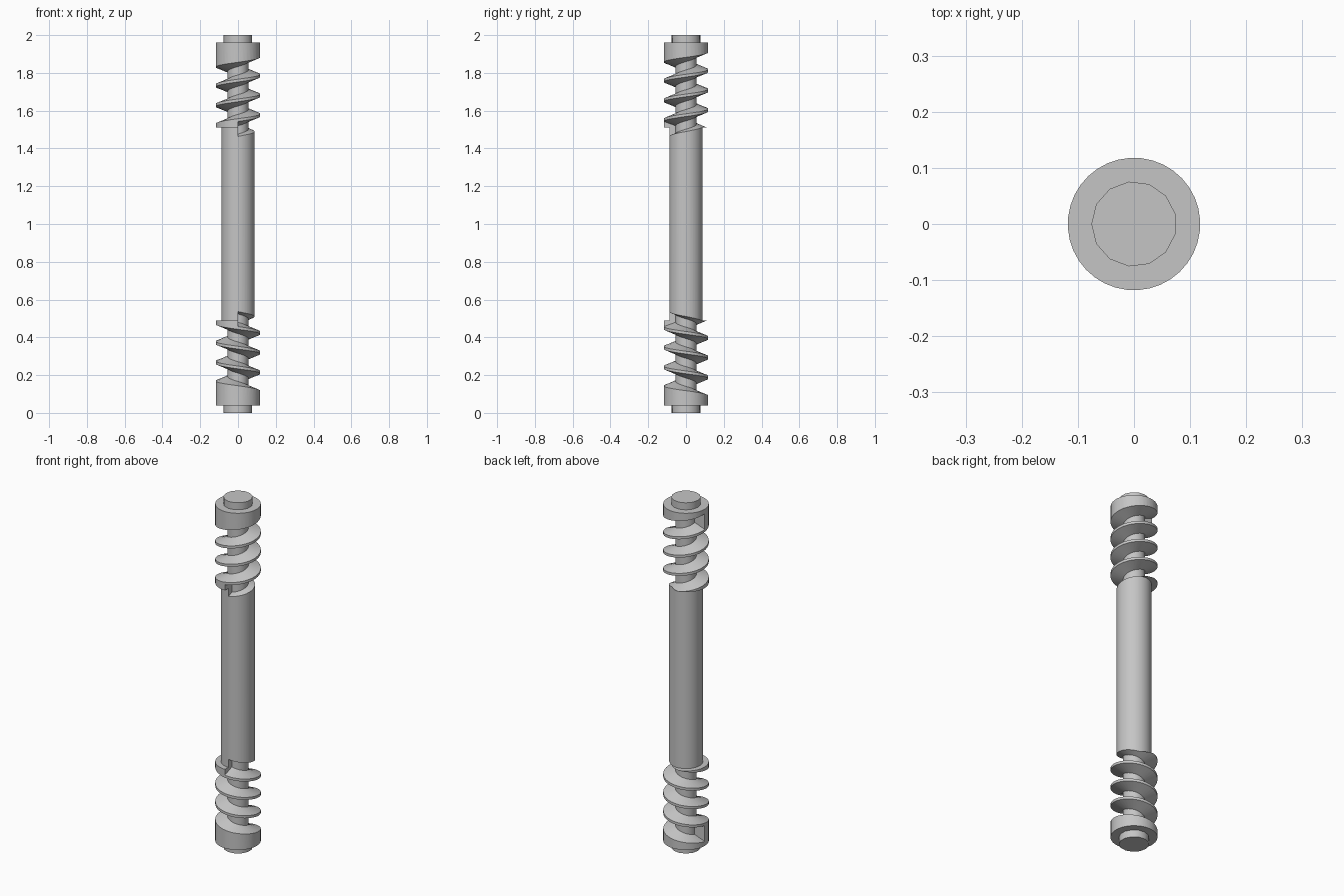
import bpy, bmesh
from math import cos, sin, pi, radians

cube = bpy.data.objects.get("Cube")
if cube:
    bpy.data.objects.remove(cube, do_unlink=True)

steel = bpy.data.materials.new("grey_steel")
steel.use_nodes = True
GREY = (0.56, 0.56, 0.56, 1)
steel.diffuse_color = GREY
steel.node_tree.nodes["Principled BSDF"].inputs["Base Color"].default_value = GREY

COLLAR_R, SHAFT_R, CORE_R, POST_R = 0.118, 0.088, 0.055, 0.076
COLLAR_LOW, COLLAR_TOP = 1.51, 1.96
PITCH, TURNS, END_Z = 0.1045, 3.75, 1.498
ROOT_HALF, MOUTH_HALF = 0.022, 0.045


def add_object(name, bm):
    bmesh.ops.recalc_face_normals(bm, faces=bm.faces)
    mesh = bpy.data.meshes.new(name)
    bm.to_mesh(mesh)
    bm.free()
    mesh.materials.append(steel)
    obj = bpy.data.objects.new(name, mesh)
    bpy.context.collection.objects.link(obj)
    return obj


def loft(name, rings):
    """Skin closed rings of points and cap both ends."""
    bm = bmesh.new()
    loops = [[bm.verts.new(p) for p in ring] for ring in rings]
    n = len(loops[0])
    for a, b in zip(loops, loops[1:]):
        for i in range(n):
            j = (i + 1) % n
            bm.faces.new((a[i], a[j], b[j], b[i]))
    bm.faces.new(loops[0])
    bm.faces.new(loops[-1])
    return add_object(name, bm)


def lathe(name, profile, sides, offset):
    return loft(name, [[(r * cos(2 * pi * (i + offset) / sides),
                         r * sin(2 * pi * (i + offset) / sides), z)
                        for i in range(sides)] for r, z in profile])


def finish(obj):
    bpy.ops.object.select_all(action="DESELECT")
    obj.select_set(True)
    bpy.context.view_layer.objects.active = obj
    for mod in list(obj.modifiers):
        bpy.ops.object.modifier_apply(modifier=mod.name)
    bpy.ops.object.shade_smooth_by_angle(angle=radians(30))


# Shaft with a collar at each end
rod = lathe("threaded_rod", [
    (COLLAR_R, 2 - COLLAR_TOP), (COLLAR_R, 2 - COLLAR_LOW),
    (SHAFT_R, 2 - COLLAR_LOW), (SHAFT_R, COLLAR_LOW),
    (COLLAR_R, COLLAR_LOW), (COLLAR_R, COLLAR_TOP)], 36, 0.37)

# Helical groove cutters, the lower one mirrored in height
section = [(CORE_R, -ROOT_HALF), (COLLAR_R, -MOUTH_HALF), (0.14, -MOUTH_HALF),
           (0.14, MOUTH_HALF), (COLLAR_R, MOUTH_HALF), (CORE_R, ROOT_HALF)]
steps = int(TURNS * 36)
cutters = []
for end, flip in (("upper", False), ("lower", True)):
    rings = []
    for s in range(steps + 1):
        turn = TURNS * s / steps
        a = -pi / 2 + 2 * pi * turn
        ring = []
        for r, dz in section:
            z = END_Z + PITCH * turn + dz
            ring.append((r * cos(a), r * sin(a), 2 - z if flip else z))
        rings.append(ring)
    cutter = loft(end + "_groove_cutter", rings)
    cutter.hide_render = True
    cutters.append(cutter)
    mod = rod.modifiers.new(end + "_thread", "BOOLEAN")
    mod.operation = "DIFFERENCE"
    mod.solver = "EXACT"
    mod.object = cutter
finish(rod)
for cutter in cutters:
    bpy.data.objects.remove(cutter, do_unlink=True)

# Short round end posts
for name, low, high in (("bottom_post", 0, 2 - COLLAR_TOP), ("top_post", COLLAR_TOP, 2)):
    finish(lathe(name, [(POST_R, low), (POST_R, high)], 13, 0.5))
